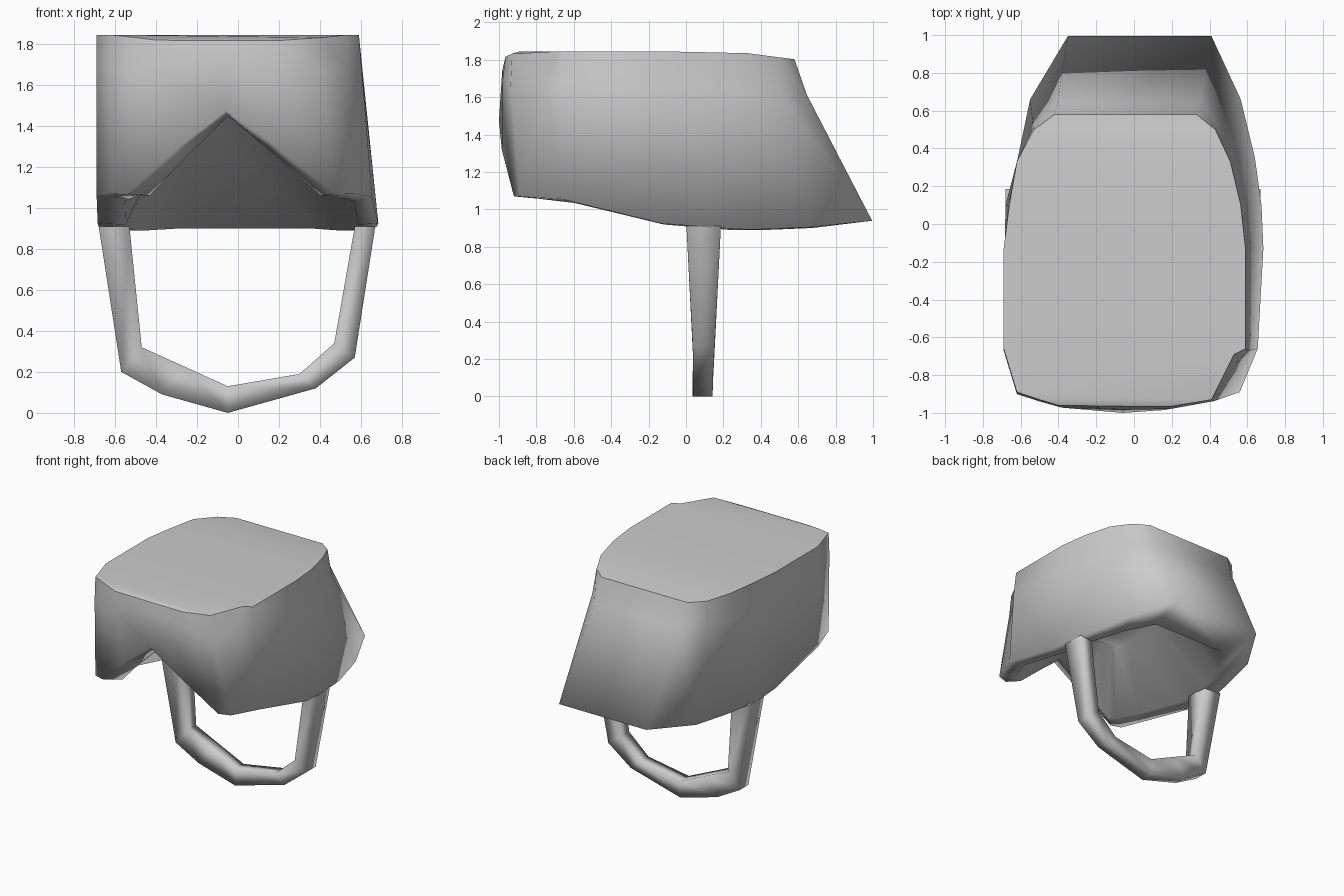
import bpy, bmesh
from mathutils import Vector

cube = bpy.data.objects.get("Cube")
if cube:
    bpy.data.objects.remove(cube, do_unlink=True)


def make_material(name, color):
    mat = bpy.data.materials.new(name)
    mat.use_nodes = True
    mat.diffuse_color = color
    mat.node_tree.nodes["Principled BSDF"].inputs["Base Color"].default_value = color
    return mat


grey = make_material("light grey", (0.6, 0.6, 0.6, 1))


def finish(name, bm):
    bmesh.ops.recalc_face_normals(bm, faces=bm.faces)
    for face in bm.faces:
        face.smooth = True
    mesh = bpy.data.meshes.new(name)
    bm.to_mesh(mesh)
    bm.free()
    mesh.materials.append(grey)
    obj = bpy.data.objects.new(name, mesh)
    bpy.context.collection.objects.link(obj)


def bridge(bm, rings):
    for lower, upper in zip(rings, rings[1:]):
        count = len(lower)
        for i in range(count):
            j = (i + 1) % count
            bm.faces.new((lower[i], lower[j], upper[j], upper[i]))


def sharpen(bm, ring):
    for a, b in zip(ring, ring[1:] + ring[:1]):
        bm.edges.get((a, b)).smooth = False


def height_at(y, profile):
    """Height on a side profile of (y, z) points."""
    for (y0, z0), (y1, z1) in zip(profile, profile[1:]):
        if y <= y1:
            return z0 + (z1 - z0) * (y - y0) / (y1 - y0)
    return profile[-1][1]


crown_profile = [(-.97, 1.815), (-.9, 1.845), (-.1, 1.845), (.33, 1.835), (.6, 1.8)]
rim_profile = [(-1, 1.07), (-.9, 1.07), (-.66, 1.055), (-.13, .925),
               (.3, .89), (.67, .905), (1, .94)]
# Height of the open arch in the front of the rim
arch = {0: 1.475, 1: 1.32, 18: 1.27}

# Wall columns around the cap: crown x, y and rim x, y
columns = [
    (-.05, -.965, -.06, -1), (.2, -.965, .16, -.985), (.41, -.93, .47, -.92),
    (.53, -.69, .56, -.89), (.59, -.66, .655, -.66), (.59, -.13, .685, -.13),
    (.565, .1, .675, .1), (.51, .33, .64, .35), (.43, .5, .565, .66),
    (.33, .58, .41, .995), (-.42, .58, -.35, .995), (-.53, .5, -.55, .66),
    (-.62, .33, -.615, .35), (-.66, .1, -.68, .1), (-.69, -.13, -.685, -.13),
    (-.69, -.66, -.69, -.66), (-.62, -.89, -.62, -.89), (-.5, -.93, -.54, -.915),
    (-.4, -.96, -.32, -.97)]

# Cap: rings for the crown, wall, underside of the rim and hollow
crown, shoulder, rim, lip, hollow = [], [], [], [], []
centre = Vector((-.04, -.25, 1.47))
for i, (cx, cy, rx, ry) in enumerate(columns):
    top = Vector((cx, cy, height_at(cy, crown_profile)))
    bottom = Vector((rx, ry, arch.get(i, height_at(ry, rim_profile))))
    side = top.lerp(bottom, .22)
    if abs(cy) > .45:
        side.y -= .025 if cy > 0 else .01
    inner_y = ry * (.68 if ry > 0 else .9)
    inner_z = arch[i] - .02 if i in arch else height_at(inner_y, rim_profile)
    inner = Vector((rx * (.86 if rx > 0 else .8), inner_y, inner_z - .005))
    roof = inner.lerp(centre, .5)
    roof.z = centre.z
    for ring, point in zip((crown, shoulder, rim, lip, hollow),
                           (top, side, bottom, inner, roof)):
        ring.append(point)

bm = bmesh.new()
rings = [[bm.verts.new(p) for p in ring] for ring in (crown, shoulder, rim, lip, hollow)]
bridge(bm, rings)
# Strips across the crown and the roof of the hollow
for ring in (rings[0], rings[-1]):
    bm.faces.new((ring[0], ring[1], ring[-1]))
    for i in range(1, len(ring) // 2):
        bm.faces.new((ring[i], ring[i + 1], ring[-i - 1], ring[-i]))
sharpen(bm, rings[0])
finish("cap_shell", bm)

# Chin strap stations: outer x, z, inner x, z
stations = [
    (-.68, .91, -.53, .91), (-.57, .2, -.47, .32), (-.37, .09, -.27, .23),
    (-.05, 0, -.05, .13), (.38, .12, .3, .19), (.57, .27, .47, .34),
    (.67, .91, .57, .91)]
bm = bmesh.new()
rings = []
for ox, oz, ix, iz in stations:
    height = (oz + iz) / 2
    depth = .053 + .055 * max(height - .2, 0)
    middle = .09 + .03 * min(height - .1, .15)
    rings.append([bm.verts.new((x, middle + side * depth, z)) for x, z, side in
                  ((ox, oz, -1), (ox, oz, 1), (ix, iz, 1), (ix, iz, -1))])
bridge(bm, rings)
for ring in (rings[0], rings[-1]):
    bm.faces.new(ring)
    sharpen(bm, ring)
finish("chin_strap", bm)
